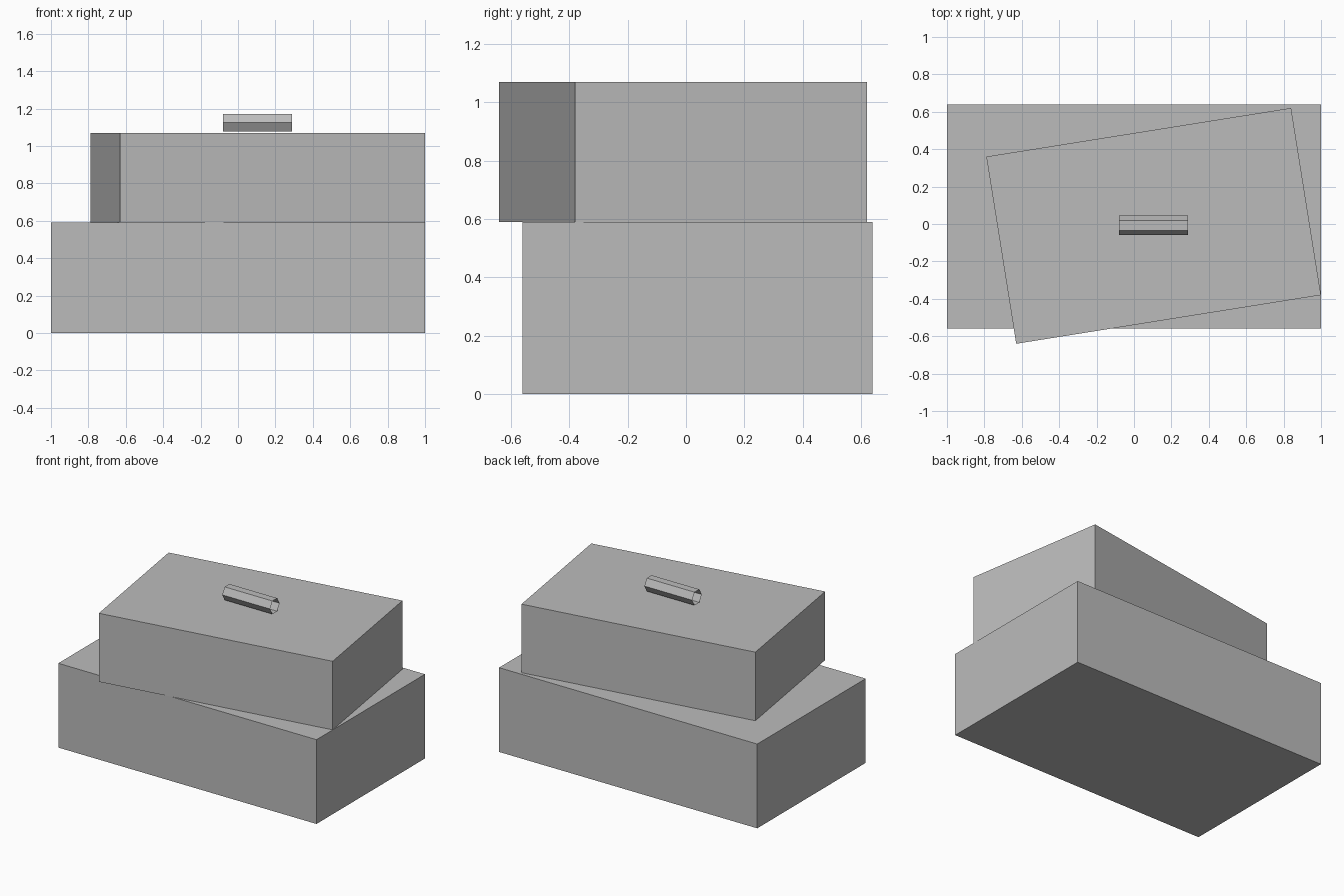
import bpy, math
from mathutils import Matrix

if "Cube" in bpy.data.objects:
    bpy.data.objects.remove(bpy.data.objects["Cube"])

grey = bpy.data.materials.new("plain_grey")
grey.diffuse_color = (0.5, 0.5, 0.5, 1)
grey.use_nodes = True
grey.node_tree.nodes["Principled BSDF"].inputs["Base Color"].default_value = grey.diffuse_color


def box(name, size, centre, turn=0):
    bpy.ops.mesh.primitive_cube_add(size=1, location=centre)
    ob = bpy.context.object
    ob.name = name
    ob.data.transform(Matrix.Diagonal((*size, 1)))
    ob.rotation_euler.z = turn
    ob.data.materials.append(grey)
    return ob


# Large box below, smaller box turned slightly on top of it
box("lower_box", (2.0, 1.2, 0.59), (0, 0.04, 0.295))
box("upper_box", (1.65, 1.013, 0.48), (0.105, -0.01, 0.83), math.radians(9.07))

# Open six-sided tube lying along x as the handle
bpy.ops.mesh.primitive_cylinder_add(vertices=6, radius=0.053, depth=0.37, end_fill_type='NOTHING',
                                    location=(0.105, -0.007, 1.124),
                                    rotation=(0, math.pi / 2, 0))
handle = bpy.context.object
handle.name = "handle"
handle.data.materials.append(grey)
